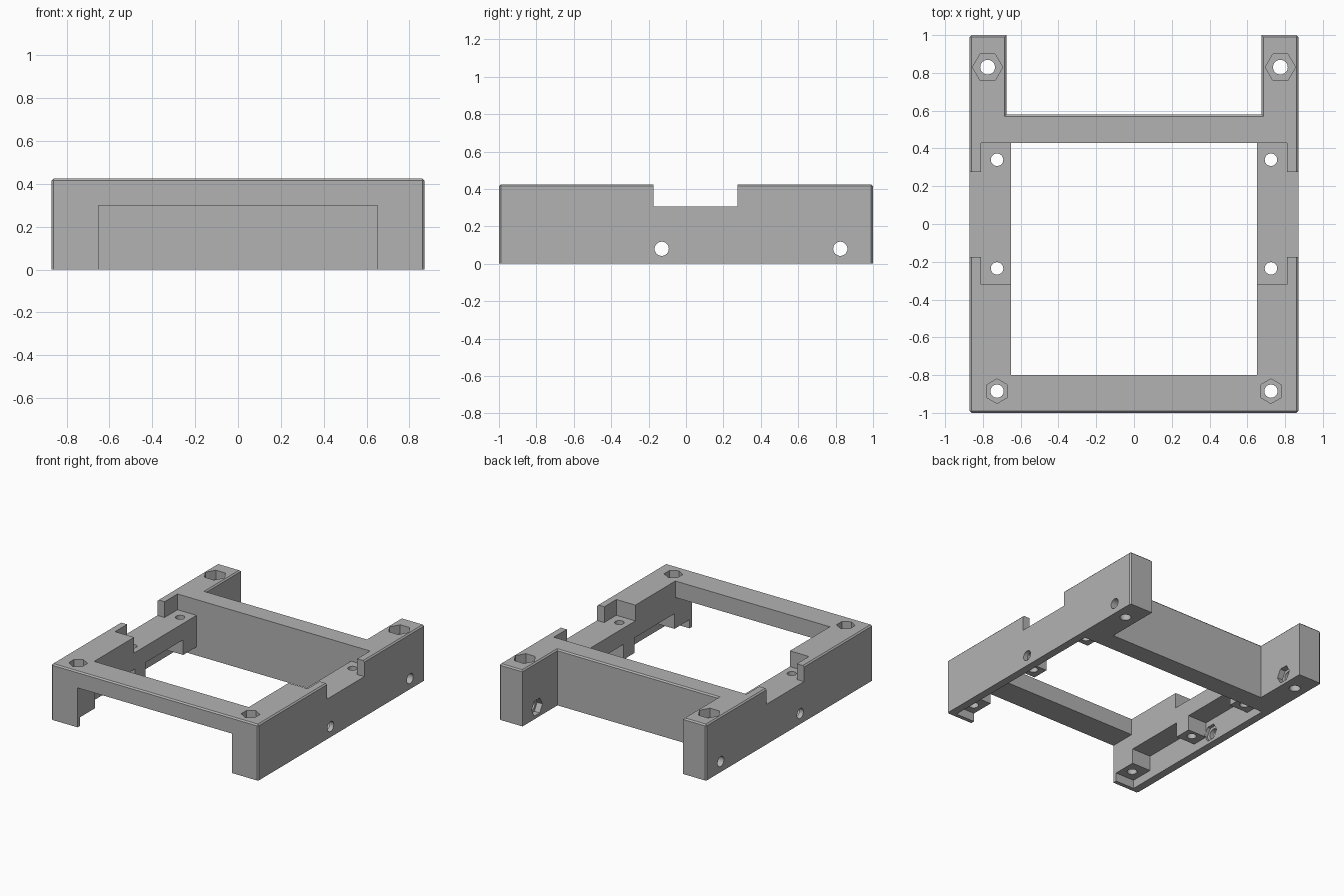
import bpy, bmesh, math
from mathutils import Matrix, Vector

if "Cube" in bpy.data.objects:
    bpy.data.objects.remove(bpy.data.objects["Cube"])

grey = bpy.data.materials.new("plain grey")
grey.use_nodes = True
grey.diffuse_color = (0.45, 0.45, 0.45, 1)
grey.node_tree.nodes["Principled BSDF"].inputs["Base Color"].default_value = (0.45, 0.45, 0.45, 1)


def make_object(name, bm):
    bmesh.ops.recalc_face_normals(bm, faces=bm.faces)
    mesh = bpy.data.meshes.new(name)
    bm.to_mesh(mesh)
    bm.free()
    mesh.materials.append(grey)
    obj = bpy.data.objects.new(name, mesh)
    bpy.context.collection.objects.link(obj)
    return obj


def cut(bm):
    """Subtract a shape from the frame and discard the cutter."""
    cutter = make_object("cutter", bm)
    cutter.hide_render = True
    mod = frame.modifiers.new("cut", 'BOOLEAN')
    mod.operation = 'DIFFERENCE'
    mod.solver = 'EXACT'
    mod.object = cutter
    bpy.context.view_layer.objects.active = frame
    bpy.ops.object.modifier_apply(modifier=mod.name)
    bpy.data.objects.remove(cutter)


def cut_box(x, y, z):
    bm = bmesh.new()
    size = [r[1] - r[0] for r in (x, y, z)]
    centre = [(r[1] + r[0]) / 2 for r in (x, y, z)]
    bmesh.ops.create_cube(bm, size=1, matrix=Matrix.Translation(centre) @ Matrix.Diagonal((*size, 1)))
    cut(bm)


def cut_bore(start, end, radius, sides=32, turn=0):
    """Prism between two points, for round holes and hexagonal nut pockets."""
    a, b = Vector(start), Vector(end)
    aim = (b - a).to_track_quat('Z', 'Y').to_matrix().to_4x4()
    bm = bmesh.new()
    bmesh.ops.create_cone(bm, cap_ends=True, segments=sides, radius1=radius, radius2=radius,
                          depth=(b - a).length,
                          matrix=Matrix.Translation((a + b) / 2) @ aim @ Matrix.Rotation(turn, 4, 'Z'))
    cut(bm)


# Solid blank with two rear arms
W, H = 0.87, 0.425
half = [(W, -1), (W, 1), (0.675, 1), (0.675, 0.58)]
outline = half + [(-x, y) for x, y in reversed(half)]
bm = bmesh.new()
base = bm.faces.new([bm.verts.new((x, y, 0)) for x, y in outline])
up = bmesh.ops.extrude_face_region(bm, geom=[base])["geom"]
bmesh.ops.translate(bm, vec=(0, 0, H), verts=[v for v in up if isinstance(v, bmesh.types.BMVert)])
bmesh.ops.recalc_face_normals(bm, faces=bm.faces)

# Small chamfer on the top rim and the outer corners
rim = [e for e in bm.edges if all(v.co.z > 0.4 for v in e.verts)
       or (e.verts[0].co.z != e.verts[1].co.z and abs(e.verts[0].co.x) > 0.8)]
bmesh.ops.bevel(bm, geom=rim, offset=0.01, segments=1, affect='EDGES')
frame = make_object("mounting_frame", bm)

# Central window and the opening under the front bar
cut_box((-0.65, 0.65), (-0.8, 0.43), (-0.1, 0.6))
cut_box((-0.65, 0.65), (-1.1, -0.7), (-0.1, 0.3))

for s in (-1, 1):
    def span(a, b):
        return sorted((s * a, s * b))

    # Stepped notch in the top of the rail
    cut_box(span(0.5, 0.81), (-0.32, 0.43), (0.305, 0.6))
    cut_box(span(0.5, 1), (-0.175, 0.275), (0.305, 0.6))

    # Hollow underside, leaving three screw blocks
    cut_box(span(0.6, 0.81), (-0.97, 0.43), (-0.1, 0.065))
    for y in ((-0.79, -0.31), (-0.18, 0.27)):
        cut_box(span(0.6, 0.81), y, (-0.1, 0.18))

    # Vertical screw holes
    for x, y, r in ((0.775, 0.83, 0.039), (0.725, -0.885, 0.035),
                    (0.725, -0.235, 0.033), (0.725, 0.34, 0.033)):
        cut_bore((s * x, y, -0.1), (s * x, y, 0.6), r)

    # Nut pockets in the top
    cut_bore((s * 0.775, 0.83, H - 0.07), (s * 0.775, 0.83, 0.6), 0.08, 6, math.pi / 6)
    cut_bore((s * 0.725, -0.885, H - 0.06), (s * 0.725, -0.885, 0.6), 0.065, 6)

    # Sideways screw holes with nut pockets on the inner faces
    for y, inner, depth in ((0.825, 0.67, 0.05), (-0.13, 0.805, 0.03)):
        cut_bore((s * inner, y, 0.08), (s * 1, y, 0.08), 0.038)
        cut_bore((s * (inner - 0.005), y, 0.08), (s * (inner + depth), y, 0.08), 0.065, 6, math.pi / 6)

# Crisp faces, smooth bores
bpy.ops.object.select_all(action='DESELECT')
frame.select_set(True)
bpy.context.view_layer.objects.active = frame
bpy.ops.object.shade_smooth_by_angle(angle=math.radians(25))
